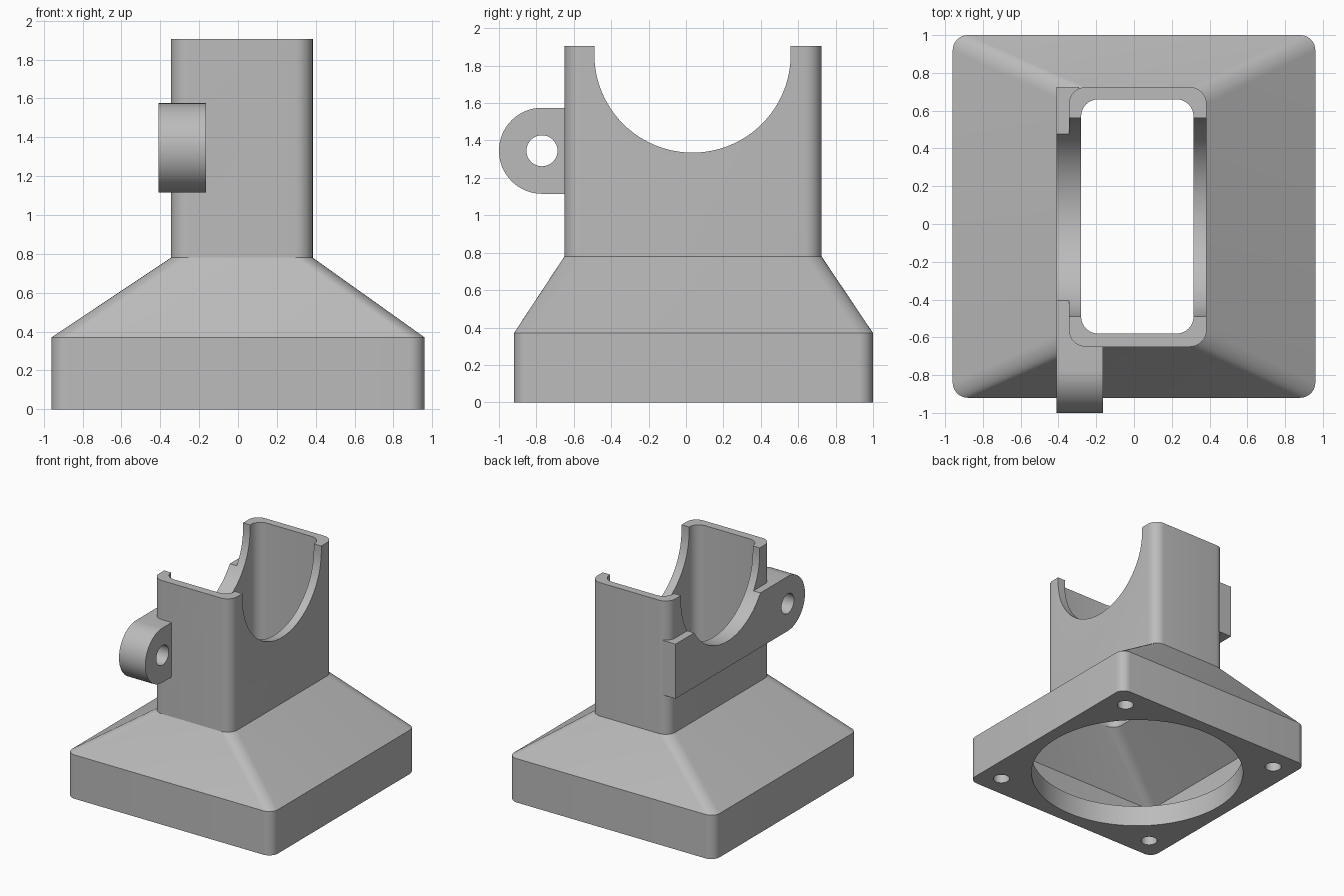
import bpy, bmesh
from math import sin, cos, pi, radians

cube = bpy.data.objects.get("Cube")
if cube:
    bpy.data.objects.remove(cube, do_unlink=True)

grey = bpy.data.materials.new("light grey plastic")
grey.use_nodes = True
color = (0.5, 0.5, 0.5, 1)
grey.diffuse_color = color
grey.node_tree.nodes["Principled BSDF"].inputs["Base Color"].default_value = color


def loft(name, rings):
    """Skin matching rings of points and cap both ends."""
    bm = bmesh.new()
    loops = [[bm.verts.new(p) for p in ring] for ring in rings]
    n = len(loops[0])
    for a, b in zip(loops, loops[1:]):
        for i in range(n):
            j = (i + 1) % n
            bm.faces.new((a[i], a[j], b[j], b[i]))
    bm.faces.new(loops[0])
    bm.faces.new(loops[-1])
    bmesh.ops.recalc_face_normals(bm, faces=bm.faces[:])
    mesh = bpy.data.meshes.new(name)
    bm.to_mesh(mesh)
    bm.free()
    mesh.materials.append(grey)
    obj = bpy.data.objects.new(name, mesh)
    bpy.context.collection.objects.link(obj)
    return obj


def rounded(x0, x1, y0, y1, r, z, steps=8):
    """Rounded rectangle at one height."""
    corners = [(x1 - r, y1 - r), (x0 + r, y1 - r), (x0 + r, y0 + r), (x1 - r, y0 + r)]
    return [(cx + r * cos((q + s / steps) * pi / 2), cy + r * sin((q + s / steps) * pi / 2), z)
            for q, (cx, cy) in enumerate(corners) for s in range(steps + 1)]


def arc(cy, cz, r, start, end, steps):
    return [(cy + r * cos(start + (end - start) * i / steps),
             cz + r * sin(start + (end - start) * i / steps)) for i in range(steps + 1)]


def prism_x(name, profile, x0, x1):
    """Extrude a side profile across the width."""
    return loft(name, [[(x, y, z) for y, z in profile] for x in (x0, x1)])


def cylinder_z(name, x, y, r, z0, z1, steps):
    circle = arc(x, y, r, 0, 2 * pi * (1 - 1 / steps), steps - 1)
    return loft(name, [[(a, b, z) for a, b in circle] for z in (z0, z1)])


def combine(target, tool, operation):
    """Apply a boolean and remove the tool."""
    tool.hide_render = True
    mod = target.modifiers.new("join", 'BOOLEAN')
    mod.operation = operation
    mod.solver = 'EXACT'
    mod.object = tool
    bpy.ops.object.select_all(action='DESELECT')
    bpy.context.view_layer.objects.active = target
    target.select_set(True)
    bpy.ops.object.modifier_apply(modifier=mod.name)
    bpy.data.objects.remove(tool, do_unlink=True)


# Square base, tapering hood and upright tube
base = (-0.96, 0.96, -0.92, 1.0, 0.08)
tube = (-0.345, 0.385, -0.65, 0.725, 0.09)
duct = loft("fan_duct", [rounded(*base, 0), rounded(*base, 0.37),
                         rounded(*tube, 0.78), rounded(*tube, 1.905)])

# Side mounting plate and rounded hinge lug
plate = [(-0.64, 1.115), (0.725, 1.115), (0.725, 1.575), (-0.64, 1.575)]
combine(duct, prism_x("side_plate", plate, -0.41, -0.29), 'UNION')
lug = arc(-0.77, 1.345, 0.23, pi / 2, 3 * pi / 2, 32) + [(-0.61, 1.115), (-0.61, 1.575)]
combine(duct, prism_x("hinge_lug", lug, -0.41, -0.165), 'UNION')

# Hollow inside, open at the top
chamber = (-0.88, 0.88, -0.84, 0.92, 0.06)
bore = (-0.28, 0.315, -0.58, 0.66, 0.09)
combine(duct, loft("hollow", [rounded(*chamber, 0.18), rounded(*chamber, 0.37),
                              rounded(*bore, 0.78), rounded(*bore, 2.1)]), 'DIFFERENCE')

# Fan opening and four screw holes in the floor
combine(duct, cylinder_z("fan_opening", 0, 0.04, 0.85, -0.1, 0.25, 96), 'DIFFERENCE')
for sx in (-1, 1):
    for sy in (-1, 1):
        combine(duct, cylinder_z("screw_hole", 0.775 * sx, 0.04 + 0.775 * sy,
                                 0.065, -0.1, 0.25, 32), 'DIFFERENCE')

# Round saddle across the tube top and hinge pin hole
saddle = arc(0.035, 1.86, 0.525, pi, 2 * pi, 48) + [(0.56, 2.1), (-0.49, 2.1)]
combine(duct, prism_x("saddle_cut", saddle, -0.7, 0.7), 'DIFFERENCE')
pin = arc(-0.77, 1.345, 0.083, 0, 2 * pi * 31 / 32, 31)
combine(duct, prism_x("pin_hole", pin, -0.6, 0.1), 'DIFFERENCE')

bpy.ops.object.select_all(action='DESELECT')
duct.select_set(True)
bpy.context.view_layer.objects.active = duct
bpy.ops.object.shade_smooth_by_angle(angle=radians(25))
